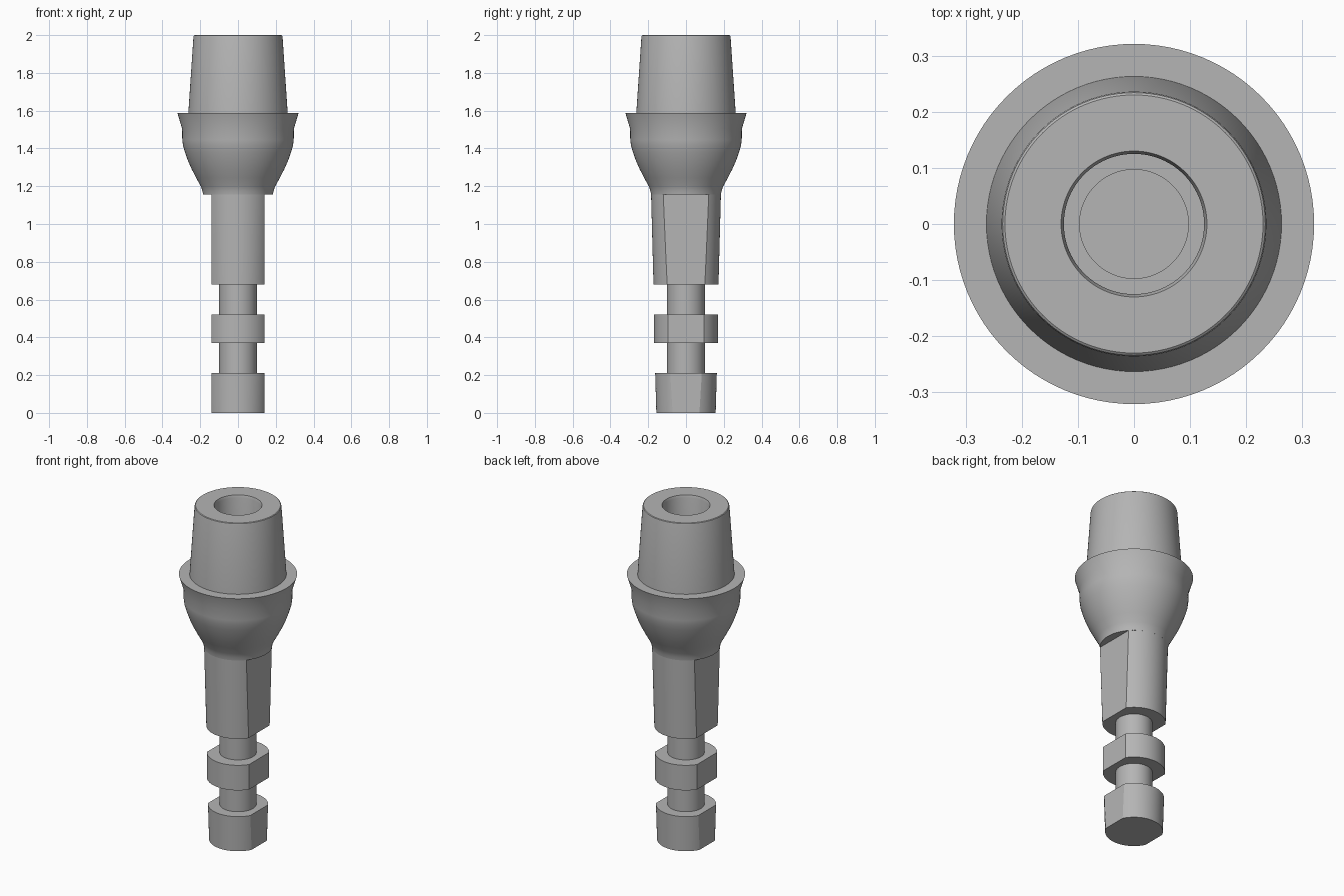
import bpy, bmesh, math
from mathutils import Vector

SEGMENTS = 96
FLAT_X = 0.14

cube = bpy.data.objects.get("Cube")
if cube:
    bpy.data.objects.remove(cube, do_unlink=True)

metal = bpy.data.materials.new("grey metal")
metal.use_nodes = True
grey = (0.46, 0.46, 0.46, 1)
metal.diffuse_color = grey
metal.node_tree.nodes["Principled BSDF"].inputs["Base Color"].default_value = grey


def lathe(profile):
    """Turn a (radius, height) profile around z; both ends lie on the axis."""
    bm = bmesh.new()
    verts = [bm.verts.new((r, 0, z)) for r, z in profile]
    edges = [bm.edges.new(pair) for pair in zip(verts, verts[1:])]
    bmesh.ops.spin(bm, geom=verts + edges, axis=(0, 0, 1), cent=(0, 0, 0),
                   angle=math.tau, steps=SEGMENTS)
    bmesh.ops.remove_doubles(bm, verts=bm.verts, dist=0.0001)
    bmesh.ops.recalc_face_normals(bm, faces=bm.faces)
    return bm


def cut_flat(bm, side):
    """Slice a vertical flat off one side and cap it."""
    cut = bmesh.ops.bisect_plane(
        bm, geom=bm.verts[:] + bm.edges[:] + bm.faces[:], dist=0.00001,
        plane_co=Vector((side * FLAT_X, 0, 0)), plane_no=Vector((side, 0, 0)),
        clear_outer=True)
    rim = [e for e in cut["geom_cut"] if isinstance(e, bmesh.types.BMEdge)]
    bmesh.ops.holes_fill(bm, edges=rim, sides=0)
    bmesh.ops.recalc_face_normals(bm, faces=bm.faces)


def add_part(name, bm):
    mesh = bpy.data.meshes.new(name)
    bm.to_mesh(mesh)
    bm.free()
    mesh.materials.append(metal)
    part = bpy.data.objects.new(name, mesh)
    bpy.context.collection.objects.link(part)
    bpy.ops.object.select_all(action="DESELECT")
    part.select_set(True)
    bpy.context.view_layer.objects.active = part
    bpy.ops.object.shade_smooth_by_angle(angle=math.radians(25))


# Flattened tip, ring and shank
for name, low, high, r_low, r_high in [
        ("tip", 0, 0.21, 0.157, 0.163),
        ("ring", 0.37, 0.52, 0.169, 0.169),
        ("shank", 0.68, 1.165, 0.172, 0.185)]:
    part = lathe([(0, low), (r_low, low), (r_high, high), (0, high)])
    for side in (1, -1):
        cut_flat(part, side)
    add_part(name, part)

# Round necks between the flattened parts
for name, low, high in [("lower_neck", 0.2, 0.38), ("upper_neck", 0.51, 0.69)]:
    add_part(name, lathe([(0, low), (0.1, low), (0.1, high), (0, high)]))

# Bulb, flared collar and tapered post with a stepped bore
add_part("body", lathe([
    (0, 1.155), (0.185, 1.155), (0.188, 1.175), (0.197, 1.2), (0.222, 1.245),
    (0.245, 1.29), (0.265, 1.335), (0.281, 1.38), (0.291, 1.415),
    (0.295, 1.445), (0.296, 1.505),
    (0.321, 1.588), (0.263, 1.588),
    (0.236, 1.99), (0.234, 1.997), (0.23, 2),
    (0.13, 2), (0.125, 1.985), (0.125, 1.25),
    (0.097, 1.25), (0.097, 1.2), (0, 1.2)]))
